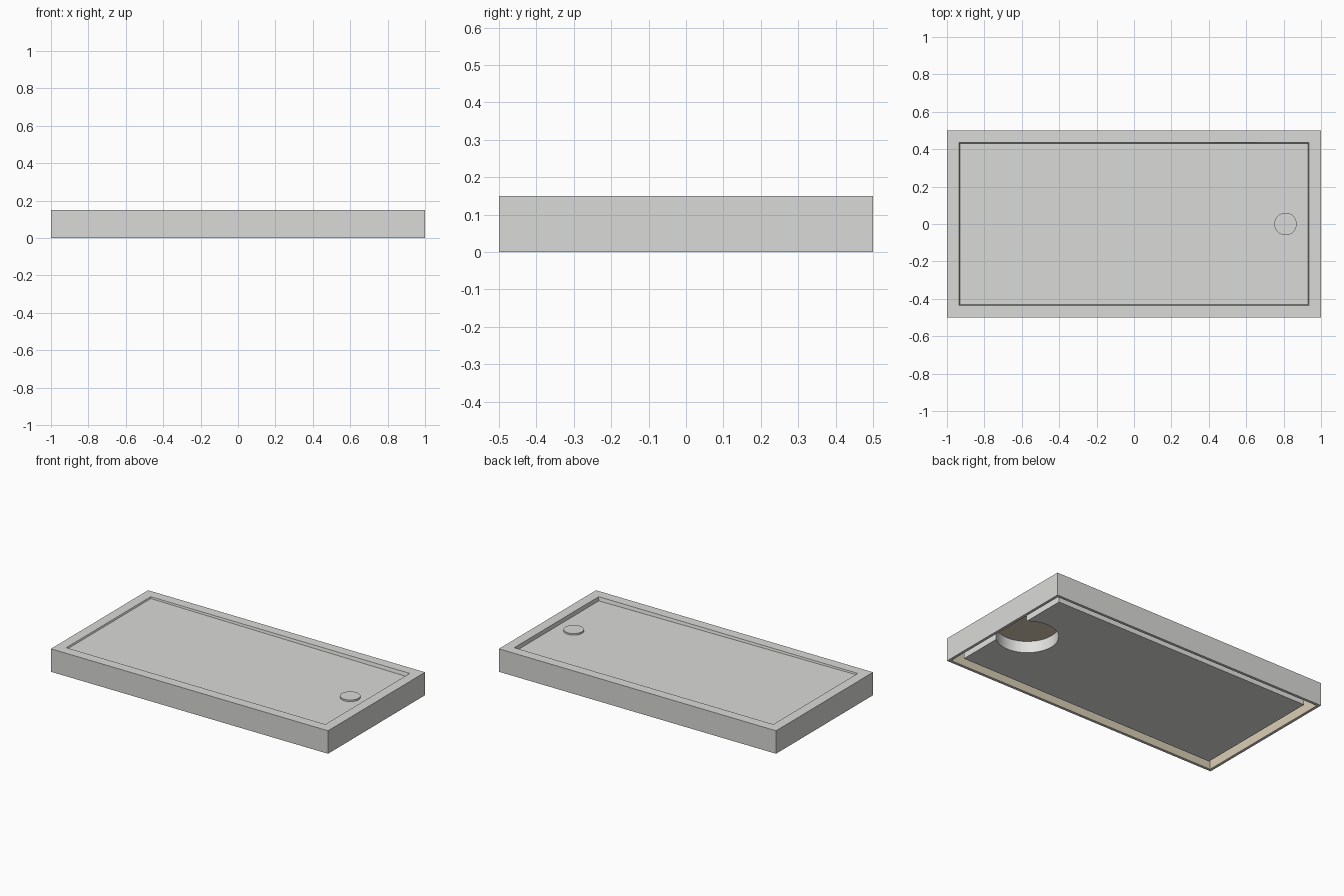
import bpy, bmesh
from mathutils import Matrix

cube = bpy.data.objects.get("Cube")
if cube:
    bpy.data.objects.remove(cube, do_unlink=True)


def material(name, rgb):
    mat = bpy.data.materials.new(name)
    mat.use_nodes = True
    mat.diffuse_color = (*rgb, 1)
    mat.node_tree.nodes["Principled BSDF"].inputs["Base Color"].default_value = (*rgb, 1)
    return mat


glaze = material("pale grey", (0.70, 0.70, 0.69))
core = material("core white", (0.76, 0.76, 0.75))
lining = material("beige lining", (0.70, 0.62, 0.46))


def finish(bm, name, *mats):
    mesh = bpy.data.meshes.new(name)
    bm.to_mesh(mesh)
    bm.free()
    for mat in mats:
        mesh.materials.append(mat)
    obj = bpy.data.objects.new(name, mesh)
    bpy.context.collection.objects.link(obj)
    return obj


def cylinder(name, radius, x, z0, z1, mat):
    bm = bmesh.new()
    bmesh.ops.create_cone(bm, cap_ends=True, segments=48, radius1=radius, radius2=radius,
                          depth=z1 - z0, matrix=Matrix.Translation((x, 0, (z0 + z1) / 2)))
    for f in bm.faces:
        f.smooth = abs(f.normal.z) < 0.5
    for e in bm.edges:
        e.smooth = e.calc_face_angle(0) < 0.6
    return finish(bm, name, mat)


RIM, WALL, TOP, CEILING = 0.065, 0.018, 0.15, 0.085
DRAIN_X = 0.81


def floor_z(x):
    return 0.133 - 0.008 * x


# Tray shell: concentric rectangles from the lining, over the rim, to the floor
bm = bmesh.new()


def ring(inset, z):
    corners = [(sx * (1 - inset), sy * (0.5 - inset)) for sx, sy in ((-1, -1), (1, -1), (1, 1), (-1, 1))]
    return [bm.verts.new((x, y, floor_z(x) if z is None else z)) for x, y in corners]


rings = [ring(WALL, CEILING), ring(WALL, 0), ring(0, 0), ring(0, TOP),
         ring(RIM, TOP), ring(RIM + 0.004, None)]
for level, (a, b) in enumerate(zip(rings, rings[1:])):
    for i in range(4):
        j = (i + 1) % 4
        face = bm.faces.new((a[i], a[j], b[j], b[i]))
        face.material_index = 1 if level == 0 else 0
bm.faces.new(rings[-1])
bm.faces.new(rings[0]).material_index = 1
bmesh.ops.recalc_face_normals(bm, faces=bm.faces)
finish(bm, "tray_shell", glaze, lining)

# Core board under the floor, with a round opening for the waste
bm = bmesh.new()
bmesh.ops.create_cube(bm, size=1, matrix=Matrix.Translation((0, 0, 0.048))
                      @ Matrix.Diagonal((1.86, 0.86, 0.076, 1)))
board = finish(bm, "core_board", core)
cutter = cylinder("waste_cutter", 0.183, DRAIN_X, -0.1, 0.2, core)
cutter.hide_render = True
cutter.hide_viewport = True
cut = board.modifiers.new("waste_opening", "BOOLEAN")
cut.operation = "DIFFERENCE"
cut.object = cutter

# Drain cover
cylinder("drain_cover", 0.06, DRAIN_X, 0.12, 0.137, glaze)
